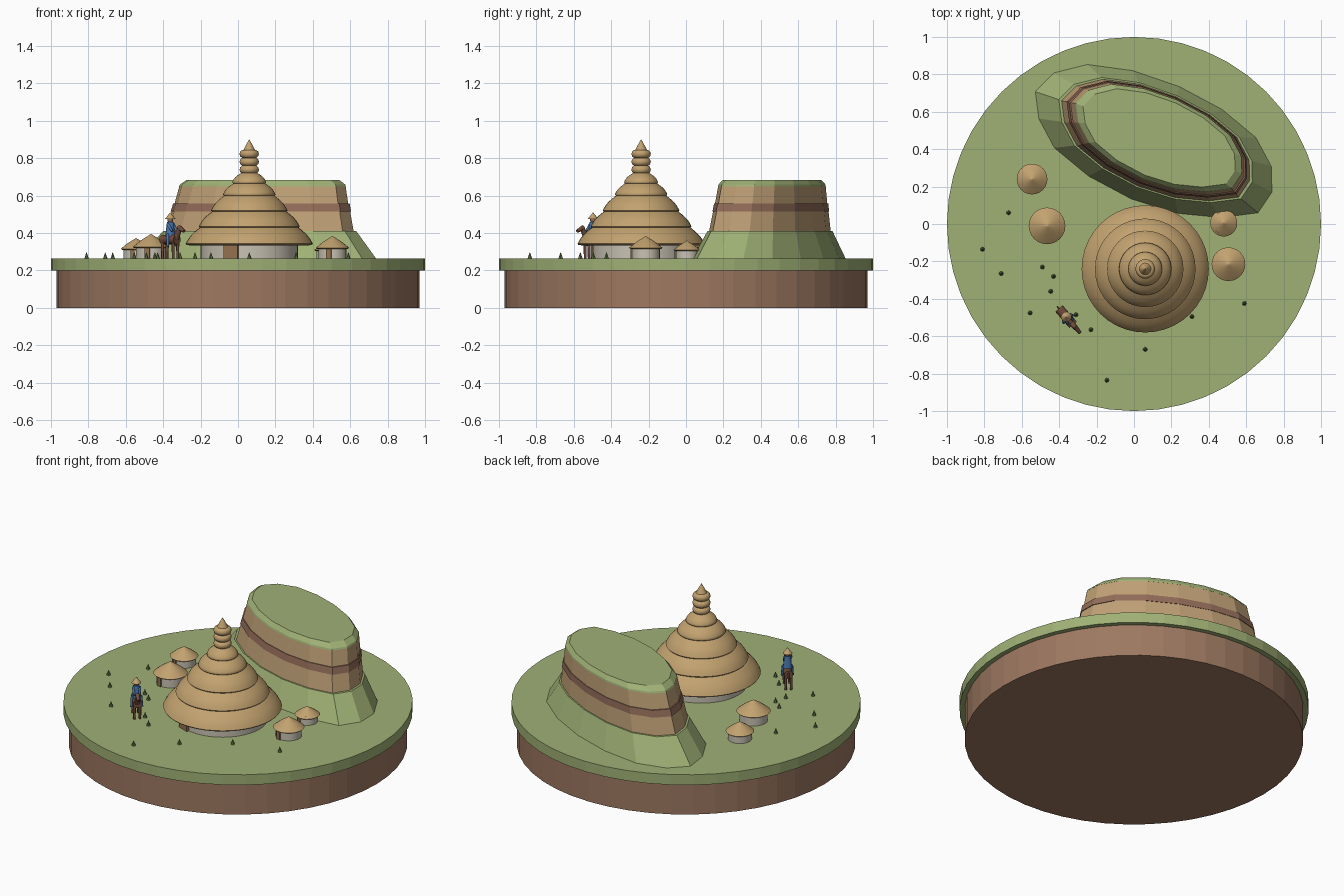
import bpy, bmesh, math, random
from mathutils import Vector, Matrix

cube = bpy.data.objects.get("Cube")
if cube:
    bpy.data.objects.remove(cube, do_unlink=True)
random.seed(4)
GROUND = 0.265


def material(name, r, g, b):
    m = bpy.data.materials.new(name)
    m.use_nodes = True
    m.diffuse_color = (r, g, b, 1)
    m.node_tree.nodes["Principled BSDF"].inputs["Base Color"].default_value = (r, g, b, 1)
    return m


TURF = material("turf green", .35, .44, .18)
DIRT = material("earth brown", .34, .19, .12)
ROCK = material("sandstone", .52, .35, .18)
BAND = material("red rock", .29, .15, .10)
THATCH = material("straw thatch", .54, .36, .16)
WALL = material("pale plaster", .58, .54, .45)
WOOD = material("door wood", .30, .17, .08)
CLOTH = material("blue cloth", .07, .18, .42)
HIDE = material("animal hide", .17, .075, .045)
SHRUB = material("shrub green", .12, .19, .06)


def finish(name, bm, mat, smooth=None):
    bmesh.ops.recalc_face_normals(bm, faces=bm.faces[:])
    mesh = bpy.data.meshes.new(name)
    bm.to_mesh(mesh)
    bm.free()
    mesh.materials.append(mat)
    ob = bpy.data.objects.new(name, mesh)
    bpy.context.collection.objects.link(ob)
    if smooth:
        bpy.ops.object.select_all(action='DESELECT')
        ob.select_set(True)
        bpy.context.view_layer.objects.active = ob
        bpy.ops.object.shade_smooth_by_angle(angle=math.radians(smooth))
    return ob


def loft(name, rings, mat, smooth=None):
    """Skin a stack of equal-length point rings and cap both ends."""
    bm = bmesh.new()
    loops = [[bm.verts.new(p) for p in ring] for ring in rings]
    n = len(loops[0])
    for low, high in zip(loops, loops[1:]):
        for i in range(n):
            j = (i + 1) % n
            bm.faces.new((low[i], low[j], high[j], high[i]))
    bm.faces.new(loops[0][::-1])
    bm.faces.new(loops[-1])
    bmesh.ops.remove_doubles(bm, verts=bm.verts[:], dist=1e-5)
    return finish(name, bm, mat, smooth)


def lathe(name, x, y, profile, mat, sides=32, smooth=40):
    rings = [[(x + max(r, 1e-3) * math.cos(math.tau * i / sides),
               y + max(r, 1e-3) * math.sin(math.tau * i / sides), z)
              for i in range(sides)] for r, z in profile]
    return loft(name, rings, mat, smooth)


def box(name, centre, size, mat, turn=0):
    bm = bmesh.new()
    bmesh.ops.create_cube(bm, size=1, matrix=Matrix.Translation(centre)
                          @ Matrix.Rotation(turn, 4, 'Z') @ Matrix.Diagonal((*size, 1)))
    return finish(name, bm, mat)


def limb(name, a, b, r1, r2, mat, sides=8):
    a, b = Vector(a), Vector(b)
    bm = bmesh.new()
    rot = (b - a).to_track_quat('Z', 'Y').to_matrix().to_4x4()
    bmesh.ops.create_cone(bm, cap_ends=True, segments=sides, radius1=r1, radius2=r2,
                          depth=(b - a).length, matrix=Matrix.Translation((a + b) / 2) @ rot)
    return finish(name, bm, mat, 50)


# Round island
lathe("earth_base", 0, 0, [(.97, 0), (.97, .2)], DIRT, 48, None)
lathe("turf_top", 0, 0, [(1, .2), (1, GROUND)], TURF, 48, None)

# Mesa: stacked oval layers sharing one irregular outline
SIDES = 16
wobble = [random.uniform(.97, 1.03) for _ in range(SIDES)]
tilt = Matrix.Rotation(math.radians(-23), 2)


def oval(scale, z):
    t = (z - GROUND) / .42
    centre = Vector((.115 + .025 * t, .435 + .02 * t))
    ring = []
    for i in range(SIDES):
        a = math.tau * i / SIDES
        p = centre + tilt @ Vector((.446 * math.cos(a), .217 * math.sin(a))) * scale * wobble[i]
        ring.append((p.x, p.y, z))
    return ring


for name, mat, levels in (
        ("mesa_grass_skirt", TURF, [(1.56, GROUND - .01), (1.26, .41)]),
        ("mesa_lower_cliff", ROCK, [(1.23, .40), (1.16, .52)]),
        ("mesa_red_band", BAND, [(1.175, .515), (1.15, .557)]),
        ("mesa_upper_cliff", ROCK, [(1.135, .55), (1.08, .655)]),
        ("mesa_grass_cap", TURF, [(1.085, .65), (1.075, .66), (.99, .685)])):
    loft(name, [oval(s, z) for s, z in levels], mat)

# Great hut with tiered thatch
HX, HY = .06, -.24
lathe("great_hut_wall", HX, HY, [(.26, GROUND), (.26, .35)], WALL, 40)
tiers = [.337, .43, .515, .6, .665, .72]


def slope(z):
    return .34 - (z - .337) * .76


for i, (z0, z1) in enumerate(zip(tiers, tiers[1:])):
    r0, r1 = slope(z0), slope(z1) - .014
    profile = [(r0 - .03, z0 - .004), (r0 - .004, z0)]
    for k in range(7):
        t = k / 6
        profile.append((r0 + (r1 - r0) * t + .012 * math.sin(math.pi * t), z0 + .006 + (z1 - z0) * t))
    lathe(f"great_roof_tier_{i + 1}", HX, HY, profile, THATCH, 40, 60)
for i in range(3):
    z = .739 + i * .042
    lathe(f"spire_bead_{i + 1}", HX, HY,
          [(.038, z - .021), (.048, z - .013), (.052, z), (.048, z + .013), (.038, z + .021)],
          THATCH, 24, 60)
lathe("spire_tip", HX, HY, [(.034, .838), (.018, .87), (0, .9)], THATCH, 20)
box("great_hut_door", (HX - .095, HY - .24, .3), (.08, .03, .07), WOOD, math.radians(-21))

# Small huts: x, y, roof radius
for i, (x, y, r) in enumerate([(-.545, .24, .082), (-.465, -.01, .098),
                               (.48, .005, .072), (.505, -.215, .09)]):
    eave, peak = GROUND + r * .62, GROUND + r * 1.32
    lathe(f"small_hut_wall_{i + 1}", x, y, [(r * .83, GROUND), (r * .83, eave + .01)], WALL, 24)
    lathe(f"small_hut_roof_{i + 1}", x, y,
          [(r * .9, eave - .006), (r, eave), (r * .55, eave + (peak - eave) * .52),
           (r * .12, peak - .006), (0, peak)], THATCH, 24, 60)
    box(f"small_hut_door_{i + 1}", (x - r * .2, y - r * .78, GROUND + r * .28),
        (r * .3, r * .2, r * .56), WOOD, math.radians(-14))

# Rider on a pack animal, facing the front left
place = Matrix.Translation((-.362, -.497, GROUND)) @ Matrix.Rotation(math.radians(-49), 4, 'Z')


def at(x, y, z):
    return place @ Vector((x, y, z))


limb("animal_body", at(-.06, 0, .1), at(.055, 0, .1), .026, .026, HIDE, 12)
for end, x in (("rear", -.045), ("front", .042)):
    for side, y in (("right", -.016), ("left", .016)):
        limb(f"{end}_{side}_leg", at(x, y, 0), at(x, y, .1), .007, .009, HIDE)
limb("animal_neck", at(.045, 0, .105), at(.08, 0, .165), .017, .012, HIDE)
limb("animal_head", at(.07, 0, .165), at(.112, 0, .145), .014, .009, HIDE)
limb("animal_tail", at(-.058, 0, .11), at(-.072, 0, .06), .006, .004, HIDE)
limb("rider_robe", at(0, 0, .118), at(0, 0, .195), .027, .018, CLOTH, 12)
for side, s in (("right", -1), ("left", 1)):
    limb(f"rider_{side}_leg", at(.005, s * .024, .13), at(.015, s * .031, .065), .009, .007, CLOTH)
    limb(f"rider_{side}_arm", at(0, s * .019, .185), at(.035, s * .016, .145), .008, .006, CLOTH)
head = at(0, 0, .205)
lathe("rider_head", head.x, head.y,
      [(.008, head.z - .016), (.015, head.z - .006), (.015, head.z + .006), (.008, head.z + .014)],
      BAND, 12, 60)
lathe("rider_straw_hat", head.x, head.y,
      [(.028, head.z + .006), (.015, head.z + .022), (0, head.z + .04)], THATCH, 16)

# Scattered shrubs
spots = [(-.81, -.135), (-.67, .06), (-.71, -.265), (-.49, -.23), (-.43, -.28), (-.445, -.36),
         (-.555, -.475), (-.31, -.485), (-.23, -.565), (.06, -.67), (-.145, -.835),
         (.31, -.495), (.59, -.425)]
for i, (x, y) in enumerate(spots):
    lathe(f"shrub_{i + 1}", x, y, [(.012, GROUND), (0, GROUND + .032)], SHRUB, 7, None)
